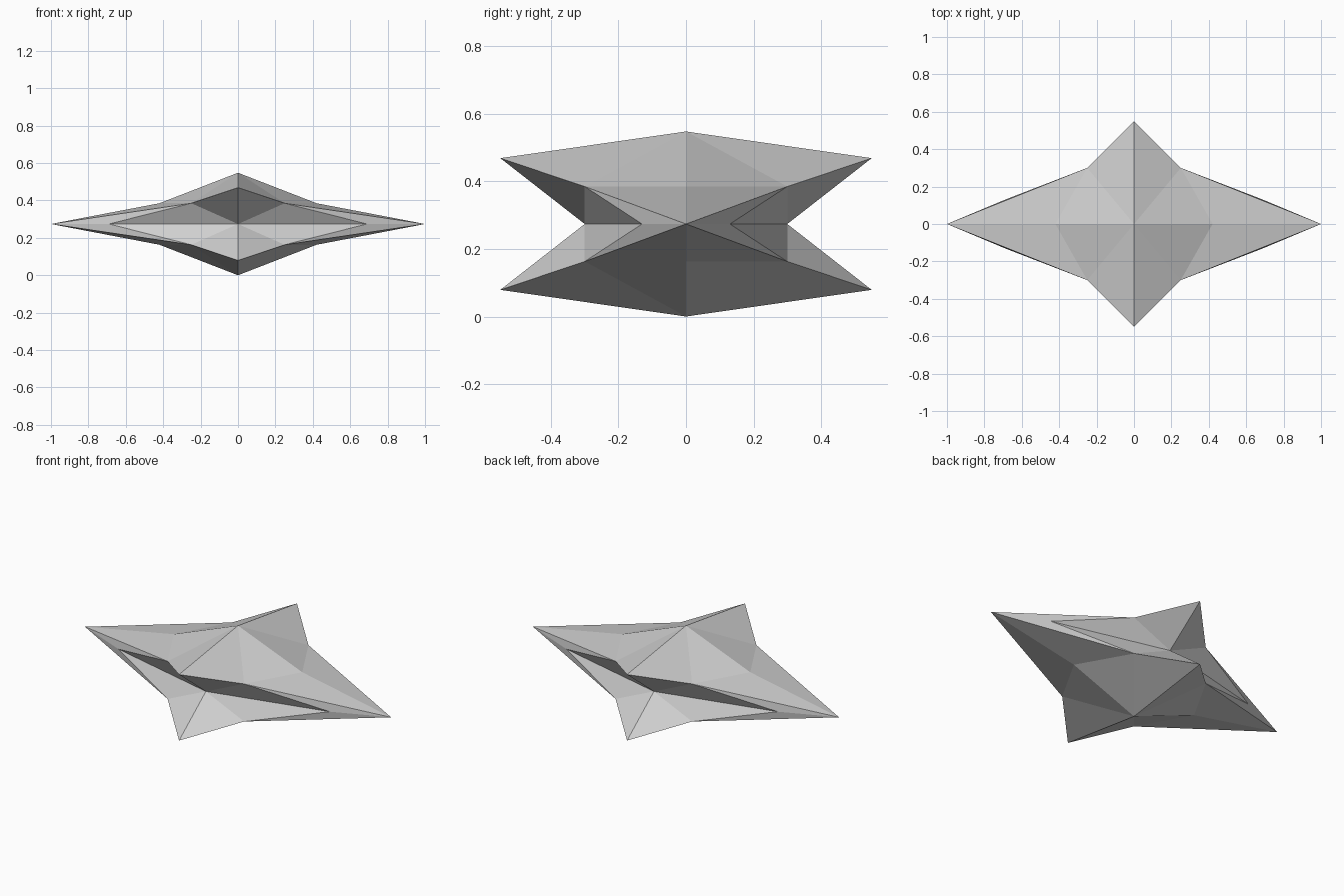
import bpy
import bmesh

cube = bpy.data.objects.get("Cube")
if cube:
    bpy.data.objects.remove(cube, do_unlink=True)

# Single plain grey
grey = bpy.data.materials.new("plain grey")
grey.use_nodes = True
colour = (0.62, 0.62, 0.62, 1)
grey.diffuse_color = colour
grey.node_tree.nodes["Principled BSDF"].inputs["Base Color"].default_value = colour

# Key points of one eighth of the star, relative to its centre
MID = 0.274
points = {
    "apex": (0, 0, MID),
    "fin": (0, -0.55, 0.195),
    "notch": (0.25, -0.3, 0.111),
    "ridge": (0.42, 0, 0.111),
    "tip": (1, 0, 0),
    "waist": (0.69, -0.13, 0),
    "hollow": (0, -0.3, 0),
}
facets = [
    ("apex", "fin", "notch"),
    ("apex", "notch", "ridge"),
    ("ridge", "notch", "tip"),
    ("tip", "notch", "waist"),
    ("waist", "notch", "hollow"),
    ("hollow", "notch", "fin"),
]

bm = bmesh.new()
verts = {name: bm.verts.new(co) for name, co in points.items()}
for facet in facets:
    bm.faces.new([verts[name] for name in facet])
mesh = bpy.data.meshes.new("faceted_star")
bm.to_mesh(mesh)
bm.free()
mesh.materials.append(grey)

# Mirror the eighth across all three planes
star = bpy.data.objects.new("faceted_star", mesh)
star.location.z = MID
bpy.context.collection.objects.link(star)
mirror = star.modifiers.new("Mirror", "MIRROR")
mirror.use_axis = (True, True, True)
mirror.use_clip = True
mirror.merge_threshold = 0.001
